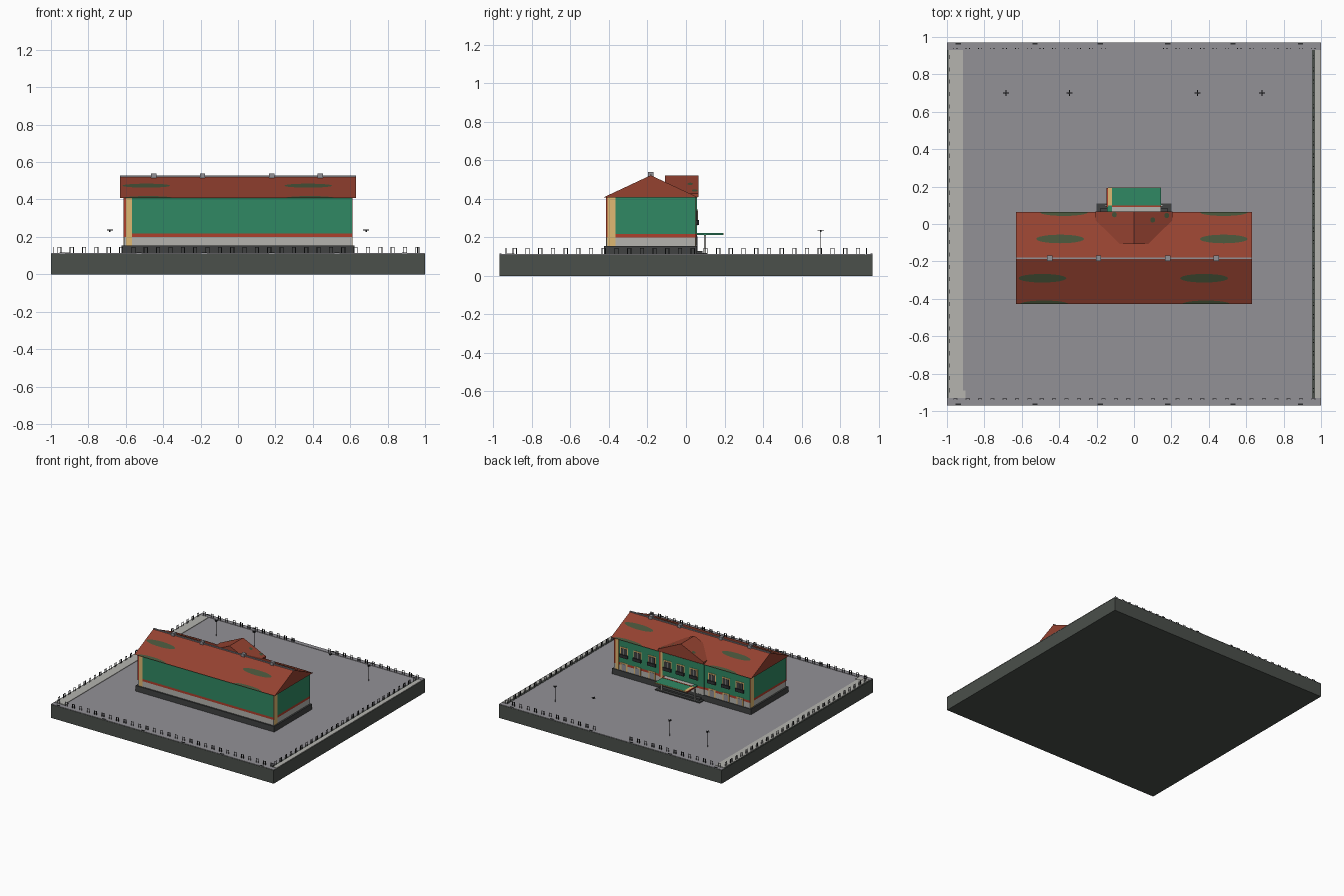
import bpy, bmesh, math
from mathutils import Vector

if "Cube" in bpy.data.objects:
    bpy.data.objects.remove(bpy.data.objects["Cube"], do_unlink=True)


def material(name, r, g, b):
    m = bpy.data.materials.new(name)
    m.use_nodes = True
    m.diffuse_color = (r, g, b, 1)
    m.node_tree.nodes["Principled BSDF"].inputs["Base Color"].default_value = (r, g, b, 1)
    return m


GREEN = material("wall green", .03, .25, .127)
ROOF = material("roof red", .30, .054, .03)
SLAB = material("slab grey green", .07, .08, .07)
PAVING = material("paving grey", .29, .283, .305)
LIGHT = material("light stone", .46, .455, .43)
TAN = material("pilaster tan", .74, .48, .17)
TRIM = material("trim red", .42, .05, .025)
MOSS = material("moss green", .06, .085, .04)
METAL = material("dark metal", .026, .028, .03)
PLINTH = material("plinth grey", .052, .054, .054)


def finish(name, bm, mat):
    bmesh.ops.recalc_face_normals(bm, faces=bm.faces)
    mesh = bpy.data.meshes.new(name)
    bm.to_mesh(mesh)
    bm.free()
    mesh.materials.append(mat)
    obj = bpy.data.objects.new(name, mesh)
    bpy.context.collection.objects.link(obj)
    return obj


def boxes(name, mat, spans):
    """One object out of boxes, each given as (x0, x1, y0, y1, z0, z1)."""
    bm = bmesh.new()
    for x0, x1, y0, y1, z0, z1 in spans:
        verts = bmesh.ops.create_cube(bm, size=1)["verts"]
        for v in verts:
            v.co = Vector((x0 + (v.co.x + .5) * (x1 - x0),
                           y0 + (v.co.y + .5) * (y1 - y0),
                           z0 + (v.co.z + .5) * (z1 - z0)))
    return finish(name, bm, mat)


def prism(name, mat, profile, depth):
    """Extrude a closed profile of 3D points along a vector."""
    bm = bmesh.new()
    face = bm.faces.new([bm.verts.new(p) for p in profile])
    ext = bmesh.ops.extrude_face_region(bm, geom=[face])["geom"]
    bmesh.ops.translate(bm, vec=depth, verts=[g for g in ext if isinstance(g, bmesh.types.BMVert)])
    return finish(name, bm, mat)


# Ground slab with paving and borders
G = .11
boxes("ground_slab", SLAB, [(-1, 1, -.97, .97, 0, G - .002)])
boxes("paving", PAVING, [(-.998, .998, -.968, .968, G - .002, G)])
boxes("border_curbs", PAVING, [(-1, 1, s - .018, s + .018, G, G + .003) for s in (-.952, .952)])
boxes("side_path", LIGHT, [(-.993, -.915, -.93, .93, G, G + .004),
                           (-.95, -.90, -.93, -.89, G, G + .006)])
boxes("side_curb", LIGHT, [(.967, 1, -.93, .93, G, G + .004)])
boxes("side_channel", SLAB, [(.953, .967, -.93, .93, G, G + .002),
                             (-1, -.993, -.93, .93, G, G + .002)])
boxes("edge_drains", METAL, [(x - .014, x + .014, s - .005, s + .005, G, G + .006)
                             for x in (-.94, -.53, -.18, .18, .53, .89) for s in (-.964, .964)])

# Fence of paired posts, with a gateway at the back
posts = []


def post_pair(x, y, dx, dy):
    r = .002
    for s in (-.009, .009):
        px, py = x + s * dx, y + s * dy
        posts.append((px - r, px + r, py - r, py + r, G, G + .035))
    posts.append((x - .009 * dx - .001, x + .009 * dx + .001,
                  y - .009 * dy - .001, y + .009 * dy + .001, G + .030, G + .033))


for i in range(30):
    t = -.955 + i * .066
    post_pair(t, -.935, 1, 0)
    if abs(t) > .13:
        post_pair(t, .938, 1, 0)
    if abs(t) < .93:
        post_pair(.96, t, 0, 1)
        post_pair(-.985, t, 0, 1)
boxes("fence_posts", METAL, posts)

# Building body in stacked bands
X, Y0, Y1 = .61, -.413, .05
boxes("plinth", PLINTH, [(-.623, .623, -.425, .057, G, .155)])
boxes("base_band", LIGHT, [(-X, X, Y0, Y1, .155, .2), (-.2, .2, Y1, .056, .155, .2)])
boxes("red_band", TRIM, [(-X, X, Y0, Y1, .2, .218), (-.2, .2, Y1, .056, .2, .218)])
boxes("green_walls", GREEN, [(-X, X, Y0, Y1, .218, .41), (-.2, .2, Y1, .056, .218, .415)])

# Pilaster and red edge on the left end of every wall as seen from outside
e = .002
boxes("pilasters", TAN, [(-X + .012, -X + .042, Y0 - e, Y0, .155, .41),
                         (X - .042, X - .012, Y1, Y1 + e, .155, .41),
                         (X, X + e, Y0 + .004, Y0 + .046, .155, .41),
                         (-X - e, -X, Y1 - .046, Y1 - .004, .155, .41),
                         (.17, .19, .056, .056 + e, .155, .41)])
boxes("red_edges", TRIM, [(-X - e, -X + .012, Y0 - e, Y0, .2, .41),
                          (X - .012, X + e, Y1, Y1 + e, .2, .41),
                          (X, X + e, Y0 - e, Y0 + .004, .2, .41),
                          (-X - e, -X, Y1 - .004, Y1 + e, .2, .41),
                          (.19, .2, .056, .056 + e, .2, .41)])

# Windows, window boxes and doors on the back wall
frames, panes, bars, sills, low_frames, low_panes = [], [], [], [], [], []
for x in (-.52, -.395, -.27, -.11, .01, .126, .27, .40, .52):
    y = .056 if abs(x) < .2 else Y1
    frames.append((x - .036, x + .036, y, y + .003, .262, .348))
    panes.append((x - .027, x + .027, y, y + .005, .272, .338))
    bars.append((x - .002, x + .002, y, y + .006, .272, .338))
    sills.append((x - .036, x + .036, y, y + .012, .265, .29))
    if abs(x) > .2:
        low_frames.append((x - .03, x + .03, y, y + .003, .157, .222))
        low_panes.append((x - .02, x + .02, y, y + .005, .157, .212))
boxes("window_frames", TAN, frames)
boxes("window_panes", PLINTH, panes)
boxes("window_bars", LIGHT, bars)
boxes("window_boxes", METAL, sills)
boxes("lower_frames", TAN, low_frames)
boxes("lower_panes", PAVING, low_panes)
boxes("entrance_door", METAL, [(-.06, .06, .056, .06, .12, .205)])

# Entrance canopy, its supports and steps
boxes("canopy", GREEN, [(-.145, .145, .058, .193, .213, .221)])
boxes("canopy_tan_edge", TAN, [(-.14, -.118, .1, .194, .213, .223), (-.118, .145, .192, .195, .213, .221)])
boxes("canopy_red_edge", TRIM, [(-.148, -.14, .09, .193, .213, .223), (-.118, .145, .09, .099, .213, .223)])
boxes("canopy_light_edge", LIGHT, [(-.118, .145, .06, .09, .213, .223)])
boxes("canopy_posts", LIGHT, [(s * .15 - .005, s * .15 + .005, .093, .103, G, .213) for s in (-1, 1)])
boxes("steps", PLINTH, [(-.18, .18, .057, .085, G, .13), (-.2, .2, .057, .11, G, .118)])

# Main gable roof
RIDGE_Y, RIDGE_Z, EAVE_Z, HALF = -.183, .522, .407, .246
prism("main_roof", ROOF, [(-.63, RIDGE_Y - HALF, EAVE_Z), (-.63, RIDGE_Y + HALF, EAVE_Z),
                          (-.63, RIDGE_Y, RIDGE_Z)], (1.26, 0, 0))
boxes("ridge_cap", PAVING, [(-.63, .63, RIDGE_Y - .005, RIDGE_Y + .005, .517, .527)])
boxes("chimneys", PAVING, [(x - .014, x + .014, RIDGE_Y - .014, RIDGE_Y + .014, .5, .54)
                           for x in (-.45, -.19, .18, .44)])

# Cross gable over the entrance
prism("cross_gable", ROOF, [(-.205, -.108, .427), (.205, -.108, .427), (0, -.108, .522)], (0, .174, 0))
boxes("cross_gable_eave", ROOF, [(-.205, .205, 0, .066, .41, .428)])


def main_z(x, y):
    return RIDGE_Z - abs(y - RIDGE_Y) * (RIDGE_Z - EAVE_Z) / HALF


def cross_z(x, y):
    return .522 - abs(x) * .095 / .205


def moss(name, cx, cy, rx, ry, height, y_min, y_max):
    """Flat oval lying just above a roof slope, clipped at the eaves."""
    bm = bmesh.new()
    ring = []
    for i in range(24):
        a = math.tau * i / 24
        x = cx + rx * math.cos(a)
        y = min(max(cy + ry * math.sin(a), y_min), y_max)
        ring.append(bm.verts.new((x, y, height(x, y) + .002)))
    face = bm.faces.new(ring)
    bmesh.ops.remove_doubles(bm, verts=bm.verts, dist=1e-5)
    obj = finish(name, bm, MOSS)
    if obj.data.polygons[0].normal.z < 0:
        obj.data.flip_normals()


LOW, HIGH = RIDGE_Y - HALF, RIDGE_Y + HALF
for cx, cy, ry in ((-.395, -.08, .023), (.48, -.08, .023), (-.49, -.29, .023), (.375, -.29, .023),
                   (-.375, HIGH, .02), (.48, HIGH, .02), (-.48, LOW, .02), (.385, LOW, .02)):
    moss("roof_moss", cx, cy, .128, ry, main_z, LOW, HIGH)
for cx, cy in ((-.105, .05), (.1, .022), (.175, .045)):
    moss("cross_gable_moss", cx, cy, .013, .014, cross_z, -.1, .066)

# Yard lamps on slender poles
lamps, poles = [], []
for x in (-.685, -.345, .34, .685):
    y, z = .70, .235
    lamps += [(x - .016, x + .016, y - .002, y + .002, z, z + .004),
              (x - .002, x + .002, y - .016, y + .016, z, z + .004),
              (x - .004, x + .004, y - .004, y + .004, z - .008, z)]
    poles.append((x - .0006, x + .0006, y - .0006, y + .0006, G, z))
boxes("lamp_heads", METAL, lamps)
boxes("lamp_poles", METAL, poles)
